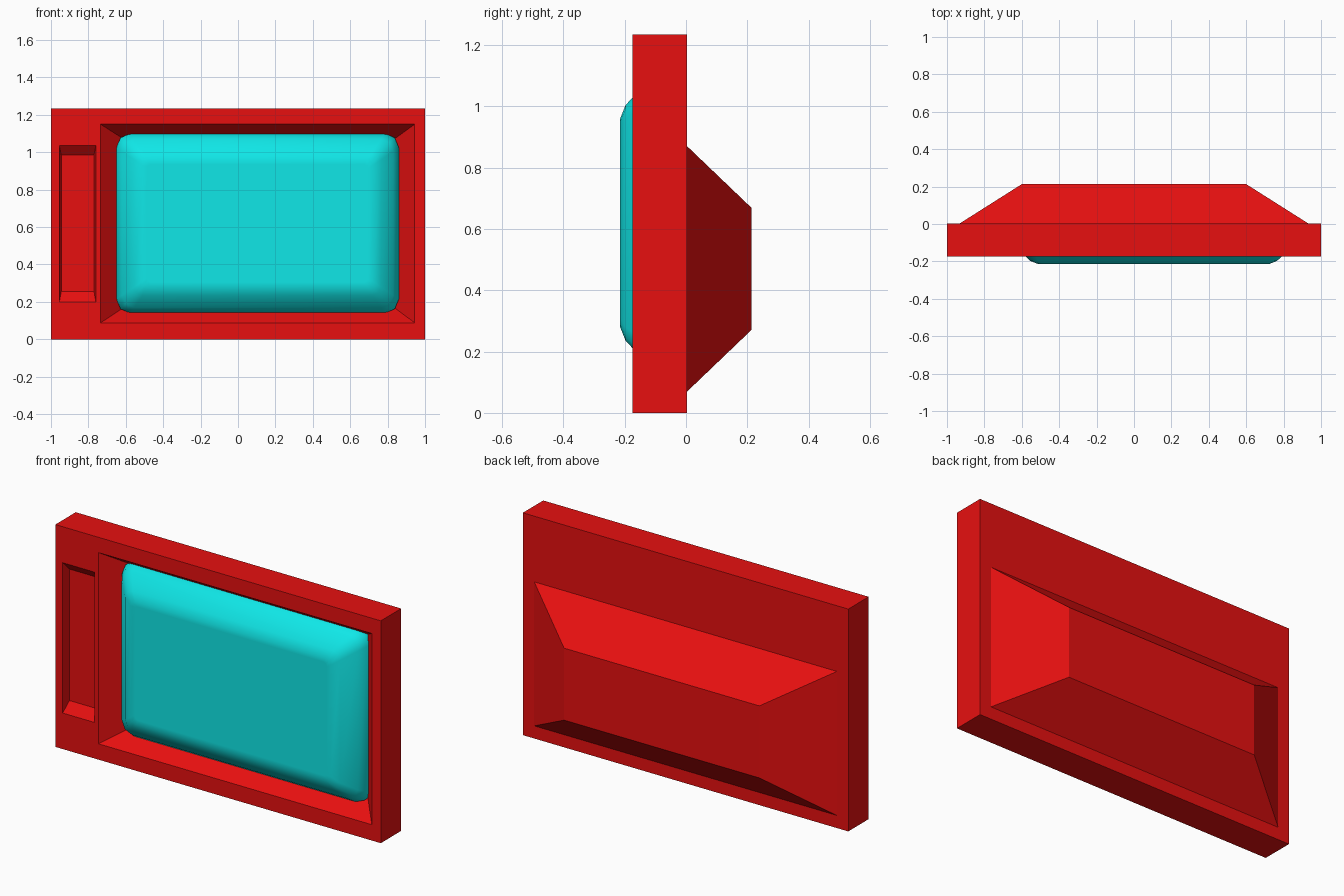
import bpy, bmesh, math

if "Cube" in bpy.data.objects:
    bpy.data.objects.remove(bpy.data.objects["Cube"])


def material(name, rgb):
    m = bpy.data.materials.new(name)
    m.diffuse_color = (*rgb, 1)
    m.use_nodes = True
    m.node_tree.nodes["Principled BSDF"].inputs["Base Color"].default_value = m.diffuse_color
    return m


red = material("red", (0.8, 0.005, 0.005))
cyan = material("cyan", (0.005, 0.8, 0.8))


def loft(name, rings, mat):
    """Closed solid through matching rings of (x, y, z) points."""
    bm = bmesh.new()
    loops = [[bm.verts.new(p) for p in ring] for ring in rings]
    n = len(loops[0])
    for a, b in zip(loops, loops[1:]):
        for i in range(n):
            j = (i + 1) % n
            bm.faces.new((a[i], a[j], b[j], b[i]))
    bm.faces.new(loops[0])
    bm.faces.new(loops[-1])
    bmesh.ops.recalc_face_normals(bm, faces=bm.faces)
    me = bpy.data.meshes.new(name)
    bm.to_mesh(me)
    bm.free()
    me.materials.append(mat)
    ob = bpy.data.objects.new(name, me)
    bpy.context.collection.objects.link(ob)
    return ob


def rect(x0, x1, z0, z1, y):
    return [(x0, y, z0), (x1, y, z0), (x1, y, z1), (x0, y, z1)]


def rounded(x0, x1, z0, z1, y, inset, r):
    x0, x1, z0, z1 = x0 + inset, x1 - inset, z0 + inset, z1 - inset
    corners = [(x1 - r, z1 - r), (x0 + r, z1 - r), (x0 + r, z0 + r), (x1 - r, z0 + r)]
    return [(cx + r * math.cos(a), y, cz + r * math.sin(a))
            for k, (cx, cz) in enumerate(corners)
            for a in [(k + s / 2) * math.pi / 2 for s in range(3)]]


FRONT, BACK = -0.175, 0.004

# casing slab
casing = loft("casing", [rect(-1, 1, 0, 1.235, FRONT), rect(-1, 1, 0, 1.235, BACK)], red)


# tapered recesses cut in the front
def recess(name, mouth, floor, depth):
    ext = [m + (m - f) * 0.05 / depth for m, f in zip(mouth, floor)]
    cutter = loft(name, [rect(*ext, FRONT - 0.05), rect(*floor, FRONT + depth)], red)
    cutter.hide_render = True
    cutter.hide_viewport = True
    mod = casing.modifiers.new(name, 'BOOLEAN')
    mod.operation = 'DIFFERENCE'
    mod.solver = 'EXACT'
    mod.object = cutter


recess("screen_recess_cutter", (-0.735, 0.945, 0.088, 1.15), (-0.61, 0.835, 0.17, 1.07), 0.12)
recess("side_slot_cutter", (-0.955, -0.76, 0.2, 1.035), (-0.945, -0.77, 0.255, 0.985), 0.045)

# tapered housing on the back
loft("back_housing", [rect(-0.93, 0.93, 0.07, 0.87, BACK),
                      rect(-0.6, 0.6, 0.27, 0.67, 0.213)], red)

# softly rounded screen
profile = [(-0.215, 0.165, 0.02), (-0.215, 0.14, 0.03), (-0.197, 0.095, 0.045),
           (-0.135, 0.03, 0.065), (-0.09, 0, 0.075), (-0.06, 0, 0.075)]
screen = loft("screen", [rounded(-0.65, 0.86, 0.14, 1.10, *p) for p in profile], cyan)
bpy.ops.object.select_all(action='DESELECT')
screen.select_set(True)
bpy.context.view_layer.objects.active = screen
bpy.ops.object.shade_smooth_by_angle(angle=math.radians(65))
